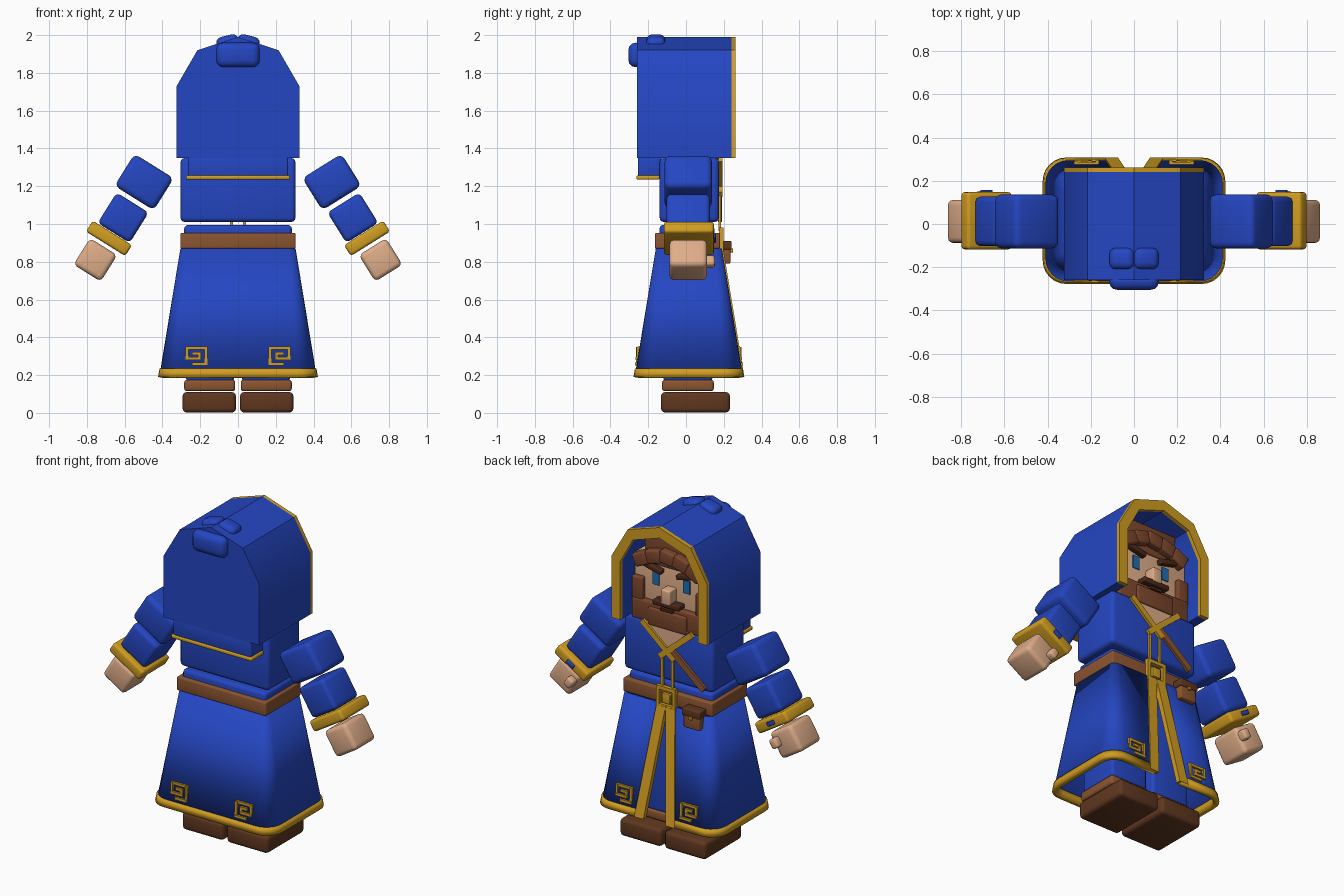
import bpy, bmesh, math
from mathutils import Matrix, Vector

cube = bpy.data.objects.get("Cube")
if cube:
    bpy.data.objects.remove(cube)


def material(name, r, g, b):
    m = bpy.data.materials.new(name)
    m.use_nodes = True
    m.diffuse_color = (r, g, b, 1)
    m.node_tree.nodes["Principled BSDF"].inputs["Base Color"].default_value = (r, g, b, 1)
    return m


BLUE = material("robe blue", .018, .062, .54)
GOLD = material("trim gold", .64, .34, .015)
SKIN = material("skin", .74, .42, .25)
LEATHER = material("leather brown", .26, .09, .03)
BOOT = material("boot brown", .115, .038, .014)
HAIR = material("hair brown", .2, .062, .026)
BROW = material("brow brown", .07, .022, .01)
EYE = material("eye blue", .013, .16, .46)


def finish(name, bm, mat):
    bmesh.ops.recalc_face_normals(bm, faces=bm.faces)
    mesh = bpy.data.meshes.new(name)
    bm.to_mesh(mesh)
    bm.free()
    mesh.materials.append(mat)
    for p in mesh.polygons:
        p.use_smooth = True
    mesh.set_sharp_from_angle(angle=math.radians(35))
    ob = bpy.data.objects.new(name, mesh)
    bpy.context.collection.objects.link(ob)
    return ob


def block(name, mat, center, size, bevel=.01, tilt=0):
    """Rounded box, tilted about y."""
    bm = bmesh.new()
    bmesh.ops.create_cube(bm, size=1)
    bmesh.ops.scale(bm, verts=bm.verts, vec=size)
    if bevel:
        bmesh.ops.bevel(bm, geom=bm.edges[:], offset=bevel, segments=3,
                        profile=.5, affect='EDGES')
    turn = Matrix.Rotation(math.radians(tilt), 4, 'Y')
    bmesh.ops.transform(bm, matrix=Matrix.Translation(center) @ turn, verts=bm.verts)
    return finish(name, bm, mat)


def span(name, mat, x, y, z, bevel=.01):
    """Rounded box given by its ranges."""
    ranges = (x, y, z)
    return block(name, mat, [(a + b) / 2 for a, b in ranges], [b - a for a, b in ranges], bevel)


def bar(name, mat, p, q, width, y, depth):
    """Flat strip from p to q in the xz plane."""
    d = Vector(q) - Vector(p)
    mid = (Vector(p) + Vector(q)) / 2
    return block(name, mat, (mid.x, y, mid.y), (d.length + width * .8, depth, width), 0,
                 -math.degrees(math.atan2(d.y, d.x)))


def prism(name, mat, outline, y0, y1):
    bm = bmesh.new()
    face = bm.faces.new([bm.verts.new((x, y0, z)) for x, z in outline])
    new = bmesh.ops.extrude_face_region(bm, geom=[face])["geom"]
    bmesh.ops.translate(bm, vec=(0, y1 - y0, 0),
                        verts=[v for v in new if isinstance(v, bmesh.types.BMVert)])
    return finish(name, bm, mat)


def arch(w, shoulder, cx, cz, top, base=1.35):
    half = [(w, base), (w, shoulder), (cx, cz)]
    return half + [(0, top)] + [(-x, z) for x, z in reversed(half)]


# Hood: shell, back wall, gold rim and crumpled tip
outer = arch(.325, 1.73, .215, 1.92, 1.99)
inner = arch(.265, 1.71, .18, 1.865, 1.925)
prism("hood_shell", BLUE, outer + inner[::-1], -.24, .24)
prism("hood_back", BLUE, outer, -.26, -.23)
prism("hood_rim", GOLD, outer + inner[::-1], .238, .262)
block("hood_tip", BLUE, (0, -.265, 1.895), (.23, .08, .13), .038)
for s in (1, -1):
    block("hood_knot", BLUE, (.055 * s, -.16, 1.965), (.12, .1, .065), .03, 14 * s)

# Head and face
span("head", SKIN, (-.255, .255), (-.2, .14), (1.38, 1.73))
span("neck", SKIN, (-.1, .1), (-.1, .13), (1.25, 1.4))
span("hair_cap", HAIR, (-.18, .18), (-.2, .15), (1.69, 1.87))
for x, z, tilt in ((.18, 1.72, 25), (.095, 1.755, 15), (0, 1.77, -8),
                   (-.09, 1.755, -18), (-.18, 1.72, -28)):
    block("fringe_lock", HAIR, (x, .16, z), (.1, .07, .08), .012, tilt)
span("beard", HAIR, (-.25, .25), (.08, .175), (1.34, 1.465))
span("beard_chin", HAIR, (-.13, .13), (.1, .19), (1.33, 1.44))
span("moustache", BROW, (-.09, .09), (.14, .2), (1.47, 1.5), .006)
span("mouth", BROW, (-.04, .04), (.17, .194), (1.442, 1.458), 0)
span("nose", SKIN, (-.032, .032), (.13, .205), (1.49, 1.58), .008)
for s in (1, -1):
    block("sideburn", HAIR, (.218 * s, .115, 1.52), (.075, .11, .15))
    block("eye", EYE, (.105 * s, .142, 1.605), (.045, .009, .08), 0)
    block("eyebrow", BROW, (.11 * s, .155, 1.675), (.12, .04, .03), .006, -14 * s)

# Torso, shoulder cape and belt
span("torso", BLUE, (-.305, .305), (-.14, .175), (1.01, 1.35), .025)
span("waist", BLUE, (-.285, .285), (-.14, .15), (.84, .995), .02)
span("cape", BLUE, (-.265, .265), (-.255, -.13), (1.25, 1.36))
span("cape_trim", GOLD, (-.275, .275), (-.262, -.14), (1.235, 1.258), .008)
span("belt", LEATHER, (-.305, .305), (-.165, .18), (.87, .953), .008)
prism("neck_opening", SKIN, [(-.14, 1.35), (.14, 1.35), (0, 1.2)], .17, .179)
for s in (1, -1):
    bar("collar_trim", GOLD, (.16 * s, 1.335), (-.04 * s, 1.165), .035, .182, .02)
    bar("chest_trim", GOLD, (.035 * s, 1.17), (.035 * s, .97), .016, .178, .014)
bar("shoulder_strap", LEATHER, (-.03, 1.21), (-.24, 1.035), .04, .18, .02)

# Buckle and pouch
for s in (1, -1):
    bar("buckle_side", GOLD, (.055 * s, .85), (.055 * s, .97), .022, .187, .025)
    bar("buckle_edge", GOLD, (-.055, .91 + .06 * s), (.055, .91 + .06 * s), .022, .187, .025)
span("buckle_core", GOLD, (-.028, .028), (.17, .198), (.88, .94), .004)
span("pouch", LEATHER, (-.255, -.145), (.17, .235), (.79, .89), .008)
span("pouch_flap", BOOT, (-.262, -.138), (.17, .242), (.865, .91), .006)
span("pouch_stud", GOLD, (-.21, -.19), (.235, .249), (.85, .87), .003)


# Skirt: rounded rectangle sections, open along the front slit
def section(hx, y0, y1, r, gap, z):
    half = [(gap, y1)]
    for cy, start in ((y1 - r, 90), (y0 + r, 0)):
        for i in range(7):
            a = math.radians(start - 15 * i)
            half.append((hx - r + r * math.cos(a), cy + r * math.sin(a)))
    return [(x, y, z) for x, y in half] + [(-x, y, z) for x, y in reversed(half)]


def skirt_ring(z, grow=0):
    t = (.87 - z) / .68
    return section(.305 + .112 * t + grow, -.16 - .112 * t - grow,
                   .19 + .112 * t + grow, .04 + .07 * t, .004 + .085 * t, z)


def shell(name, mat, rings, thickness):
    bm = bmesh.new()
    rows = [[bm.verts.new(p) for p in ring] for ring in rings]
    for a, b in zip(rows, rows[1:]):
        for i in range(len(a) - 1):
            bm.faces.new((a[i], a[i + 1], b[i + 1], b[i]))
    ob = finish(name, bm, mat)
    mod = ob.modifiers.new("Thickness", 'SOLIDIFY')
    mod.thickness = thickness
    mod.offset = -1
    return ob


shell("skirt", BLUE, [skirt_ring(.2), skirt_ring(.87)], .018)
shell("skirt_hem", GOLD, [skirt_ring(.19, .006), skirt_ring(.235, .006)], .032)


# Gold edges beside the slit
def slit_trim(s):
    bm = bmesh.new()
    loops = []
    for z, x, y in ((.19, .075, .309), (.87, 0, .197)):
        loops.append([bm.verts.new((s * px, py, z)) for px, py in
                      ((x, y), (x + .062, y), (x + .062, y - .03), (x, y - .03))])
    a, b = loops
    for i in range(4):
        j = (i + 1) % 4
        bm.faces.new((a[i], a[j], b[j], b[i]))
    bm.faces.new(a)
    bm.faces.new(b)
    finish("slit_trim", bm, GOLD)


# Square spiral ornaments near the hem
SPIRAL = [(-.02, -.045), (.048, -.045), (.048, .038), (-.052, .038),
          (-.052, -.018), (.015, -.018), (.015, .01), (-.02, .01)]
for s in (1, -1):
    slit_trim(s)
    for side in (1, -1):
        for p, q in zip(SPIRAL, SPIRAL[1:]):
            a, b = [(s * (.218 - x), .305 + z) for x, z in (p, q)]
            slope = .165 * (.87 - (a[1] + b[1]) / 2)
            y = .192 + slope if side > 0 else -.162 - slope
            bar("hem_ornament", GOLD, a, b, .016, y, .016)

# Arms, legs and boots on both sides
for s in (1, -1):
    lean = -32 * s
    block("upper_arm", BLUE, (.497 * s, .012, 1.222), (.245, .25, .2), .03, lean)
    block("lower_arm", BLUE, (.608 * s, .012, 1.033), (.2, .23, .19), .025, lean)
    block("cuff", GOLD, (.683 * s, .015, .924), (.245, .265, .068), .016, lean)
    block("cuff_button", BLUE, (.683 * s, .15, .924), (.055, .016, .025), .004, lean)
    block("hand", SKIN, (.755 * s, .012, .81), (.17, .2, .165), .025, lean)
    block("thumb", SKIN, (.7 * s, .115, .80), (.05, .075, .06), .014, lean)
    block("leg", BLUE, (.148 * s, .01, .51), (.255, .26, .69), .02)
    block("boot_cuff", LEATHER, (.15 * s, .01, .145), (.27, .275, .06), .015)
    block("boot", BOOT, (.152 * s, .05, .056), (.283, .365, .108), .022)
